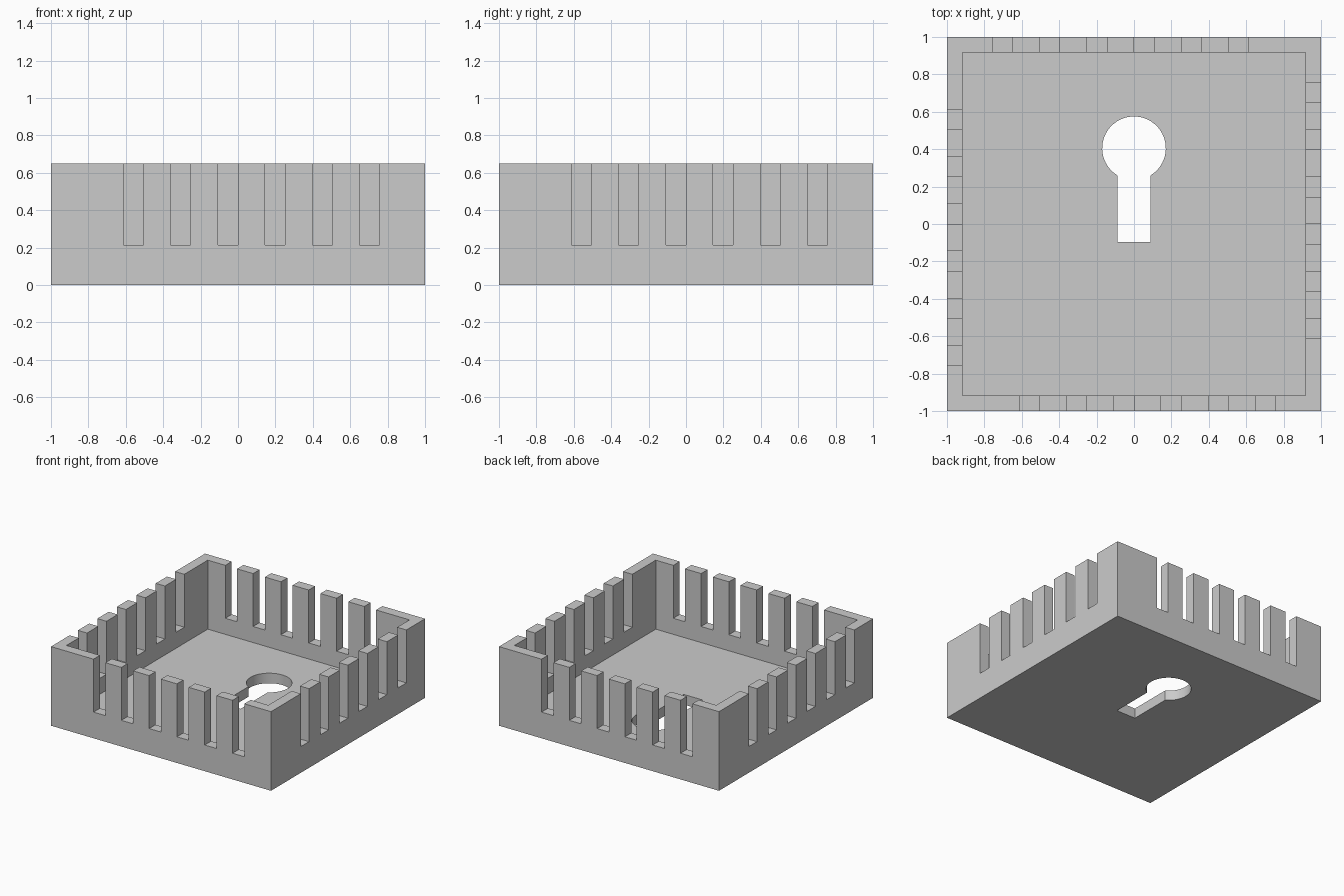
import bpy, bmesh, math
from mathutils import Matrix, Vector

cube = bpy.data.objects.get("Cube")
if cube:
    bpy.data.objects.remove(cube, do_unlink=True)

HEIGHT, WALL, FLOOR = 0.65, 0.083, 0.083
SLOT_START, SLOT_PITCH, SLOT_WIDTH, SLOT_BOTTOM = -0.613, 0.2527, 0.107, 0.215

grey = bpy.data.materials.new("plain grey")
grey.use_nodes = True
colour = (0.6, 0.6, 0.6, 1)
grey.diffuse_color = colour
grey.node_tree.nodes["Principled BSDF"].inputs["Base Color"].default_value = colour


def make_object(name, bm):
    bmesh.ops.recalc_face_normals(bm, faces=bm.faces)
    mesh = bpy.data.meshes.new(name)
    bm.to_mesh(mesh)
    bm.free()
    mesh.materials.append(grey)
    obj = bpy.data.objects.new(name, mesh)
    bpy.context.collection.objects.link(obj)
    return obj


def add_box(bm, low, high, turn=0):
    low, high = Vector(low), Vector(high)
    matrix = (Matrix.Rotation(turn, 4, 'Z') @ Matrix.Translation((low + high) / 2)
              @ Matrix.Diagonal((*(high - low), 1)))
    bmesh.ops.create_cube(bm, size=1, matrix=matrix)


# Tray body
bm = bmesh.new()
add_box(bm, (-1, -1, 0), (1, 1, HEIGHT))
tray = make_object("slotted_tray", bm)

# Hollow inside the walls
bm = bmesh.new()
inner = 1 - WALL
add_box(bm, (-inner, -inner, FLOOR), (inner, inner, HEIGHT + 0.1))
cavity = make_object("cavity_cutter", bm)

# Six slots per wall, repeated around the four sides
bm = bmesh.new()
for side in range(4):
    for i in range(6):
        x = SLOT_START + i * SLOT_PITCH
        add_box(bm, (x, -1.05, SLOT_BOTTOM), (x + SLOT_WIDTH, -0.86, HEIGHT + 0.05),
                side * math.pi / 2)
slots = make_object("slot_cutter", bm)

# Keyhole outline: a round head with a straight neck
bm = bmesh.new()
radius, half, head_y, neck_y = 0.17, 0.088, 0.405, -0.095
gap = math.asin(half / radius)
steps = 48
points = [(-half, neck_y), (half, neck_y)]
for i in range(steps + 1):
    a = -math.pi / 2 + gap + (2 * math.pi - 2 * gap) * i / steps
    points.append((radius * math.cos(a), head_y + radius * math.sin(a)))
outline = bm.faces.new([bm.verts.new((x, y, -0.05)) for x, y in points])
extruded = bmesh.ops.extrude_face_region(bm, geom=[outline])
bmesh.ops.translate(bm, vec=(0, 0, FLOOR + 0.1),
                    verts=[v for v in extruded["geom"] if isinstance(v, bmesh.types.BMVert)])
keyhole = make_object("keyhole_cutter", bm)

# Cut the openings and remove the helpers
bpy.ops.object.select_all(action='DESELECT')
tray.select_set(True)
bpy.context.view_layer.objects.active = tray
for cutter in (cavity, slots, keyhole):
    cutter.hide_render = True
    cut = tray.modifiers.new(cutter.name, 'BOOLEAN')
    cut.operation = 'DIFFERENCE'
    cut.solver = 'EXACT'
    cut.object = cutter
    bpy.ops.object.modifier_apply(modifier=cut.name)
    bpy.data.objects.remove(cutter, do_unlink=True)

# One colour throughout, with crisp edges and a smooth keyhole
tray.data.materials.clear()
tray.data.materials.append(grey)
for face in tray.data.polygons:
    face.material_index = 0
bpy.ops.object.shade_smooth_by_angle(angle=math.radians(30))
